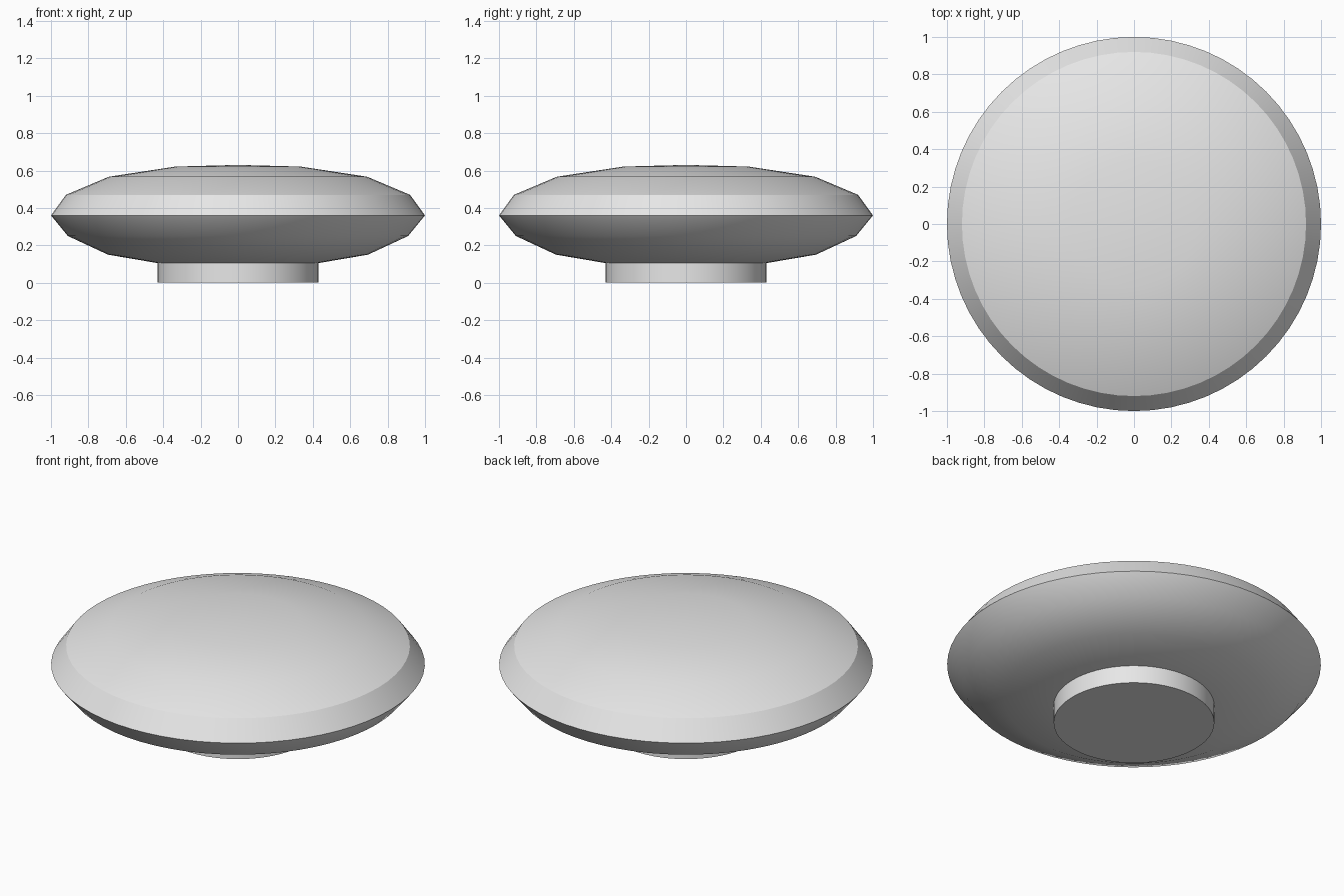
import bpy
import bmesh
import math

SEGMENTS = 64

old = bpy.data.objects.get("Cube")
if old:
    bpy.data.objects.remove(old, do_unlink=True)

# Single plain grey finish
grey = bpy.data.materials.new("light_grey")
grey.use_nodes = True
colour = (0.8, 0.8, 0.8, 1.0)
grey.diffuse_color = colour
grey.node_tree.nodes["Principled BSDF"].inputs["Base Color"].default_value = colour


def lathe(name, profile):
    """Revolve an (r, z) profile, running bottom to top, around the z axis."""
    bm = bmesh.new()
    verts = [bm.verts.new((r, 0, z)) for r, z in profile]
    edges = [bm.edges.new(pair) for pair in zip(verts, verts[1:])]
    bmesh.ops.spin(bm, geom=verts + edges, cent=(0, 0, 0), axis=(0, 0, 1),
                   angle=math.tau, steps=SEGMENTS, use_duplicate=False)
    bmesh.ops.remove_doubles(bm, verts=bm.verts[:], dist=0.0005)
    # Close any open rims with flat caps
    rims = [e for e in bm.edges if e.is_boundary]
    if rims:
        bmesh.ops.holes_fill(bm, edges=rims, sides=0)
    bmesh.ops.recalc_face_normals(bm, faces=bm.faces[:])
    mesh = bpy.data.meshes.new(name)
    bm.to_mesh(mesh)
    bm.free()
    mesh.materials.append(grey)
    obj = bpy.data.objects.new(name, mesh)
    bpy.context.collection.objects.link(obj)
    bpy.ops.object.select_all(action="DESELECT")
    obj.select_set(True)
    bpy.context.view_layer.objects.active = obj
    bpy.ops.object.shade_smooth_by_angle(angle=math.radians(30))
    return obj


# Saucer-shaped body: underside, sharp rim, then bevelled dome
lathe("body", [(0.43, 0.105), (0.695, 0.15), (0.91, 0.25), (1.0, 0.36),
               (0.92, 0.47), (0.69, 0.567), (0.335, 0.621), (0, 0.63)])

# Round foot under the body
lathe("foot", [(0.43, 0), (0.43, 0.105)])
